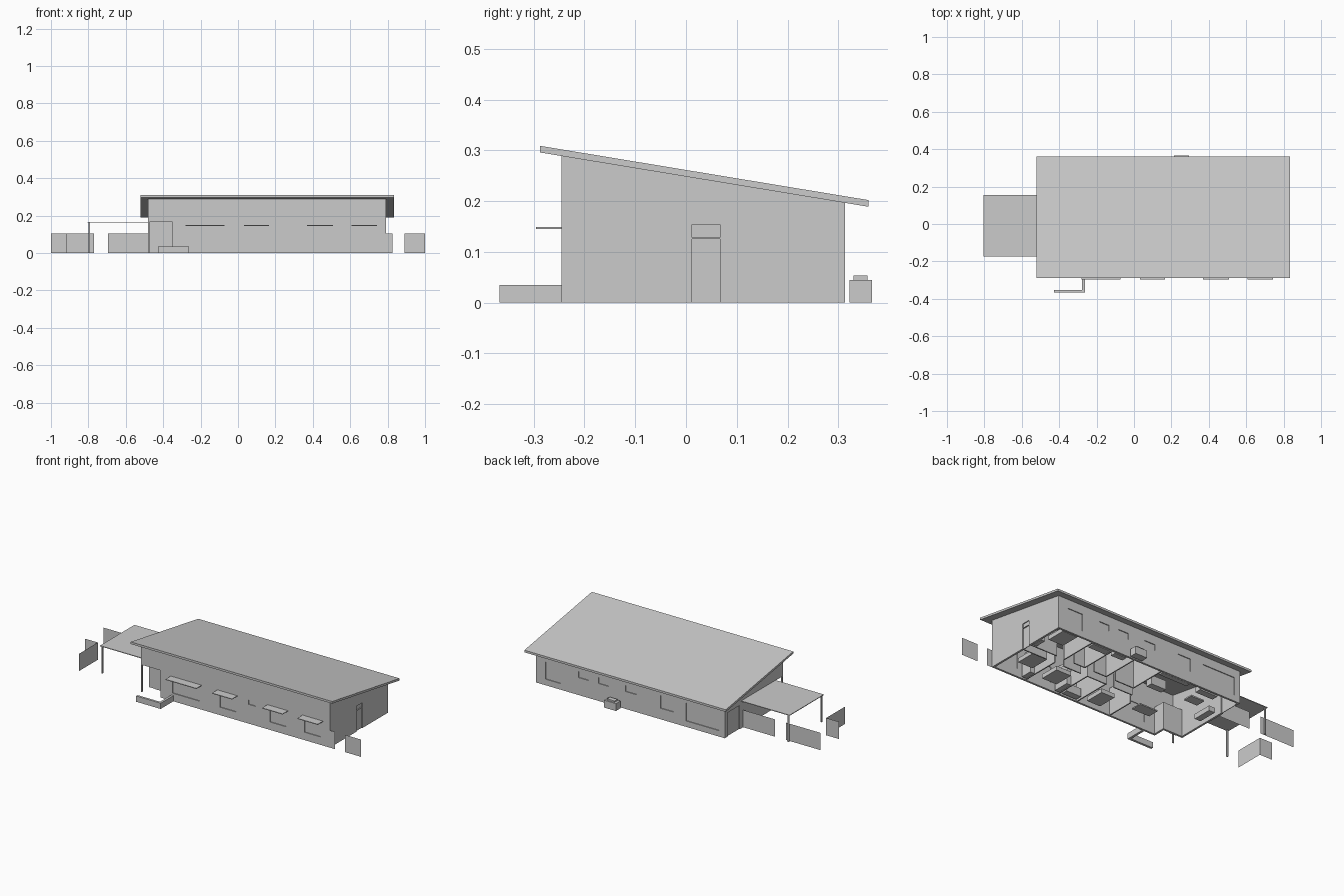
import bpy, bmesh
from mathutils import Vector

if "Cube" in bpy.data.objects:
    bpy.data.objects.remove(bpy.data.objects["Cube"])

X0, X1, Y0, Y1, T = -0.48, 0.79, -0.245, 0.313, 0.012


def finish(name, bm):
    bmesh.ops.recalc_face_normals(bm, faces=bm.faces)
    me = bpy.data.meshes.new(name)
    bm.to_mesh(me)
    bm.free()
    ob = bpy.data.objects.new(name, me)
    bpy.context.collection.objects.link(ob)
    return ob


def boxes(name, items):
    """One object made of boxes (x0, x1, y0, y1, z0, z1)."""
    bm = bmesh.new()
    for a, b, c, d, e, f in items:
        vs = bmesh.ops.create_cube(bm, size=1)["verts"]
        for v in vs:
            v.co = Vector((a + (v.co.x + .5) * (b - a),
                           c + (v.co.y + .5) * (d - c),
                           e + (v.co.z + .5) * (f - e)))
    return finish(name, bm)


def prism(name, profile, a, b):
    """Extrude a (y, z) profile from x=a to x=b."""
    bm = bmesh.new()
    face = bm.faces.new([bm.verts.new((a, y, z)) for y, z in profile])
    ext = bmesh.ops.extrude_face_region(bm, geom=[face])["geom"]
    bmesh.ops.translate(bm, vec=(b - a, 0, 0),
                        verts=[g for g in ext if isinstance(g, bmesh.types.BMVert)])
    return finish(name, bm)


def cut(ob, cutter):
    m = ob.modifiers.new("cut", "BOOLEAN")
    m.operation, m.solver, m.object = "DIFFERENCE", "EXACT", cutter
    dg = bpy.context.evaluated_depsgraph_get()
    me = bpy.data.meshes.new_from_object(ob.evaluated_get(dg))
    ob.modifiers.clear()
    ob.data = me
    bpy.data.objects.remove(cutter)


def sheet(name, a, b):
    """Thin upright fence panel, ground to 0.105."""
    bm = bmesh.new()
    bm.faces.new([bm.verts.new(p) for p in
                  ((*a, 0), (*b, 0), (*b, .105), (*a, .105))])
    return finish(name, bm)


def under(y):
    """Height of the roof underside."""
    return .296 - .165 * (y + .288)


# Openings: (start, end, bottom, top)
front = [(-.27, -.085, .048, .145), (.05, .157, .048, .145), (.387, .494, .048, .145),
         (.62, .727, .048, .145), (.243, .29, .117, .144)]
back = [(.624, .725, .037, .143), (.436, .503, .106, .143), (.302, .37, .106, .143),
        (.114, .188, .106, .143), (-.134, -.047, .067, .146), (-.44, -.22, .036, .146)]

# Outer walls with openings
walls = prism("outer_walls", [(Y0, 0), (Y1, 0), (Y1, under(Y1)), (Y0, under(Y0))], X0, X1)
cut(walls, boxes("inner_cutter", [(X0 + T, X1 - T, Y0 + T, Y1 - T, -.1, 1)]))
holes = [(a, b, Y0 - .03, Y0 + .03, c, d) for a, b, c, d in front]
holes += [(a, b, Y1 - .03, Y1 + .03, c, d) for a, b, c, d in back]
holes += [(X1 - .03, X1 + .03, .012, .067, -.05, .125),
          (X1 - .03, X1 + .03, .012, .067, .128, .154),
          (X0 - .03, X0 + .03, .17, .285, -.05, .145),
          (X0 - .05, -.35, Y0 - .05, -.17, -.05, .165)]
cut(walls, boxes("opening_cutter", holes))

# Recessed panes and doors
boxes("front_panes", [(a, b, Y0 + .005, Y0 + .008, c, d) for a, b, c, d in front])
boxes("back_panes", [(a, b, Y1 - .008, Y1 - .005, c, d) for a, b, c, d in back])
boxes("side_door", [(X1 - .01, X1 - .006, .012, .067, 0, .125),
                    (X1 - .01, X1 - .006, .012, .067, .128, .154)])
boxes("patio_door", [(X0 + .005, X0 + .008, .17, .285, 0, .145)])

# Sloped roof slab
prism("roof", [(-.288, .296), (.36, .189), (.36, .202), (-.288, .309)], -.52, .835)

# Recessed corner porch
boxes("porch_walls", [(X0, -.338, -.17, -.17 + T, 0, .165),
                      (-.35, -.338, Y0 + T, -.17, 0, .165)])
boxes("porch_ceiling", [(X0 + T, -.35, Y0 + T, -.17, .165, .169)])
boxes("porch_post", [(X0, X0 + .007, Y0, Y0 + .007, 0, .165)])
boxes("front_door", [(-.44, -.385, -.173, -.17, 0, .13)])

# Window awnings
for i, (a, b) in enumerate([(-.28, -.073), (.033, .167), (.37, .507), (.606, .743)]):
    boxes(f"awning_{i + 1}", [(a, b, -.296, Y0, .145, .149)])

# Low L-shaped garden wall
bm = bmesh.new()
outline = [(-.428, -.367), (-.263, -.367), (-.263, Y0), (-.277, Y0), (-.277, -.353), (-.428, -.353)]
f = bm.faces.new([bm.verts.new((x, y, 0)) for x, y in outline])
g = bmesh.ops.extrude_face_region(bm, geom=[f])["geom"]
bmesh.ops.translate(bm, vec=(0, 0, .035), verts=[v for v in g if isinstance(v, bmesh.types.BMVert)])
finish("garden_wall", bm)

# Side canopy on posts
boxes("canopy", [(-.805, X0, -.175, .155, .163, .167)])
boxes("canopy_posts", [(-.798, -.79, y - .004, y + .004, 0, .163) for y in (-.168, .148)])

# Fence panels
for i, (a, b) in enumerate([((-1, .137), (-.77, .137)), ((-.695, .137), (X0, .137)),
                            ((-1, -.04), (-.915, -.04)), ((-.915, -.22), (-.915, -.04)),
                            ((X1, Y0), (.825, Y0)), ((.89, Y0), (1, Y0))]):
    sheet(f"fence_{i + 1}", a, b)

# Outdoor air unit
boxes("air_unit", [(.215, .295, .322, .366, 0, .045), (.23, .28, .33, .358, .045, .054)])

# Interior partitions
P = .007
cross = [(.56, Y0 + T, .012), (.33, Y0 + T, .012), (.2, Y0 + T, .012), (-.03, Y0 + T, -.06),
         (.54, .067, Y1 - T), (.4, .067, Y1 - T), (.25, .067, Y1 - T), (.06, .067, Y1 - T)]
parts = [(x, x + P, a, b, 0, .165) for x, a, b in cross]
parts += [(a, b, .005, .012, 0, .165) for a, b in ((.2, .33), (.38, .5), (.62, X1 - T), (.02, .15))]
parts += [(a, b, .067, .074, 0, .165) for a, b in ((.06, .19), (.25, .34), (.4, .48), (.6, X1 - T))]
boxes("partitions", parts)

# Simple furniture: beds, wardrobes, sofas, tables and counters
boxes("beds", [(.64, .74, .17, .29, .005, .03), (.61, .71, -.12, .0, .005, .03),
               (.4, .5, -.17, -.05, .005, .03), (.07, .16, -.2, -.08, .005, .03)])
boxes("wardrobes", [(.57, .6, -.22, -.15, 0, .12), (.34, .37, -.22, -.12, 0, .12),
                    (.75, .775, .08, .15, 0, .12)])
boxes("bath_fittings", [(.41, .53, .25, .295, 0, .035), (.3, .38, .26, .295, 0, .05),
                        (.22, .32, -.22, -.18, 0, .05)])
boxes("kitchen_counters", [(-.14, .05, .27, .3, 0, .055), (-.08, .02, .13, .17, 0, .055)])
boxes("sofas", [(-.44, -.4, .03, .15, 0, .03), (-.34, -.22, .25, .29, 0, .03)])
boxes("tables", [(-.34, -.25, .12, .18, .02, .028), (-.24, -.12, -.16, -.09, .04, .047)])
